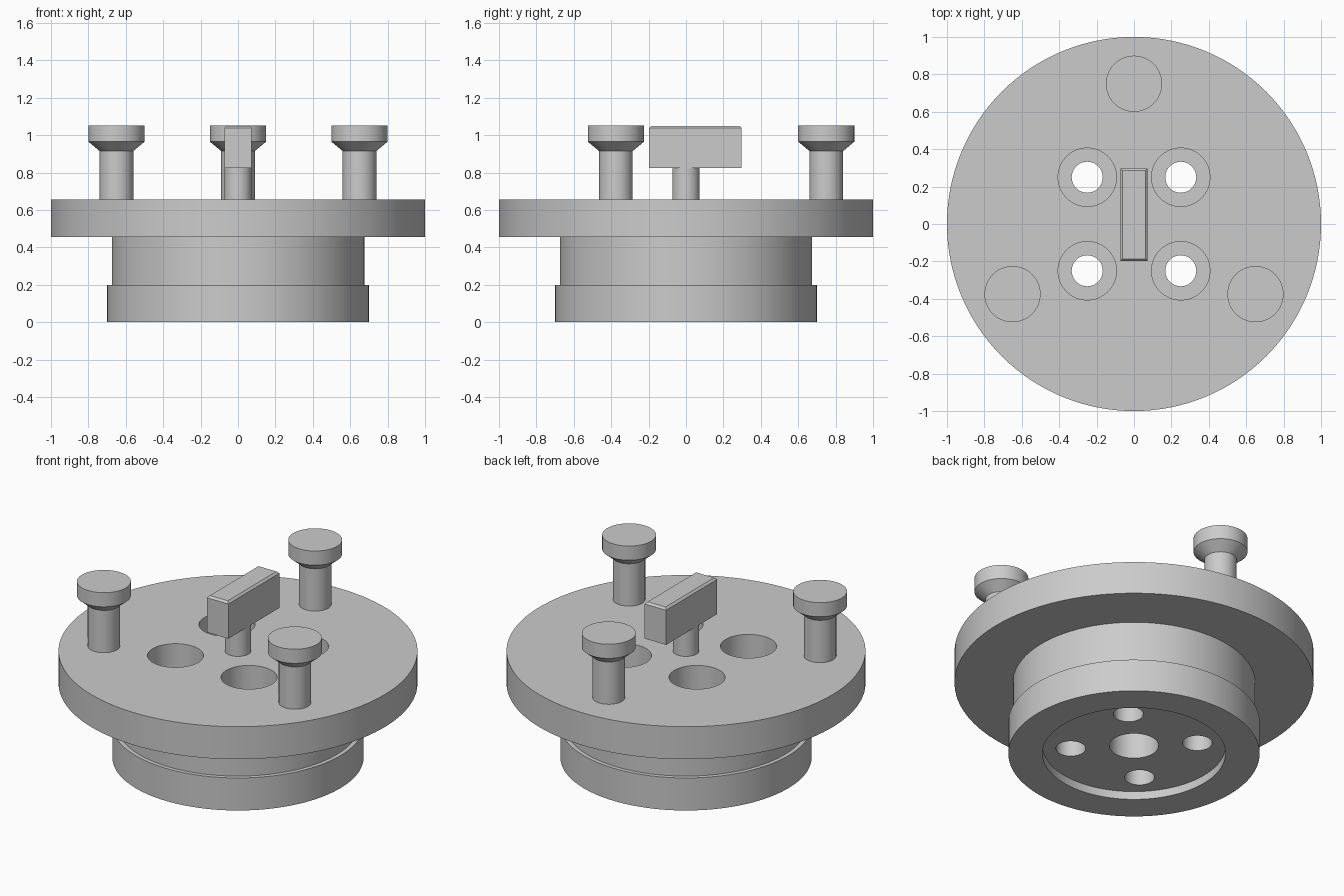
import bpy, bmesh
from math import radians, cos, sin, pi
from mathutils import Matrix

if "Cube" in bpy.data.objects:
    bpy.data.objects.remove(bpy.data.objects["Cube"], do_unlink=True)

grey = bpy.data.materials.new("plain grey")
grey.use_nodes = True
colour = (0.6, 0.6, 0.6, 1)
grey.diffuse_color = colour
grey.node_tree.nodes["Principled BSDF"].inputs["Base Color"].default_value = colour


def add_object(name, bm, location=(0, 0, 0)):
    bmesh.ops.recalc_face_normals(bm, faces=bm.faces)
    mesh = bpy.data.meshes.new(name)
    bm.to_mesh(mesh)
    bm.free()
    mesh.materials.append(grey)
    obj = bpy.data.objects.new(name, mesh)
    obj.location = location
    bpy.context.collection.objects.link(obj)
    return obj


def lathe(name, profile, location=(0, 0, 0), steps=64):
    """Turn a (radius, height) profile, starting and ending on the axis."""
    bm = bmesh.new()
    verts = [bm.verts.new((r, 0, z)) for r, z in profile]
    edges = [bm.edges.new(pair) for pair in zip(verts, verts[1:])]
    bmesh.ops.spin(bm, geom=verts + edges, cent=(0, 0, 0), axis=(0, 0, 1),
                   angle=2 * pi, steps=steps, use_merge=True)
    bmesh.ops.remove_doubles(bm, verts=bm.verts, dist=1e-5)
    return add_object(name, bm, location)


def smooth(obj):
    bpy.ops.object.select_all(action='DESELECT')
    obj.select_set(True)
    bpy.context.view_layer.objects.active = obj
    bpy.ops.object.shade_smooth_by_angle(angle=radians(30))


TOP = 0.655      # upper face of the flange
FLANGE = 0.455   # lower face of the flange

# Flanged body with a shallow recess and blind centre bore underneath
body = lathe("flanged_body", [
    (0, FLANGE), (0.137, FLANGE), (0.137, 0.05), (0.51, 0.05), (0.51, 0),
    (0.7, 0), (0.7, 0.2), (0.675, 0.2), (0.675, FLANGE),
    (1, FLANGE), (1, TOP), (0, TOP)], steps=128)

# Four counterbored through holes
cutters = []
for x in (-0.25, 0.25):
    for y in (-0.25, 0.25):
        cutter = lathe("hole_cutter", [
            (0, -0.1), (0.083, -0.1), (0.083, 0.44), (0.156, 0.44),
            (0.156, 0.8), (0, 0.8)], (x, y, 0))
        cutter.hide_render = True
        cutters.append(cutter)
        cut = body.modifiers.new("bolt hole", 'BOOLEAN')
        cut.object = cutter
        cut.operation = 'DIFFERENCE'
        cut.solver = 'EXACT'

bpy.context.view_layer.update()
evaluated = body.evaluated_get(bpy.context.evaluated_depsgraph_get())
cut_mesh = bpy.data.meshes.new_from_object(evaluated)
body.modifiers.clear()
body.data = cut_mesh
for cutter in cutters:
    bpy.data.objects.remove(cutter, do_unlink=True)
smooth(body)

# Three headed posts around the flange
for i, name in enumerate(("back_post", "right_post", "left_post")):
    a = radians(90 + 120 * i)
    smooth(lathe(name, [
        (0, TOP), (0.09, TOP), (0.09, 0.915), (0.15, 0.965),
        (0.15, 1.052), (0, 1.052)], (0.75 * cos(a), 0.75 * sin(a), 0)))

# Central stem
smooth(lathe("key_stem", [(0, TOP), (0.073, TOP), (0.073, 0.83), (0, 0.83)]))

# Offset cross bar with chamfered top edges
bm = bmesh.new()
bmesh.ops.create_cube(bm, size=1, matrix=Matrix.Diagonal((0.146, 0.496, 0.225, 1)))
top_edges = [e for e in bm.edges if all(v.co.z > 0 for v in e.verts)]
bmesh.ops.bevel(bm, geom=top_edges, offset=0.012, segments=1, affect='EDGES')
add_object("key_bar", bm, (0, 0.05, 0.9375))
